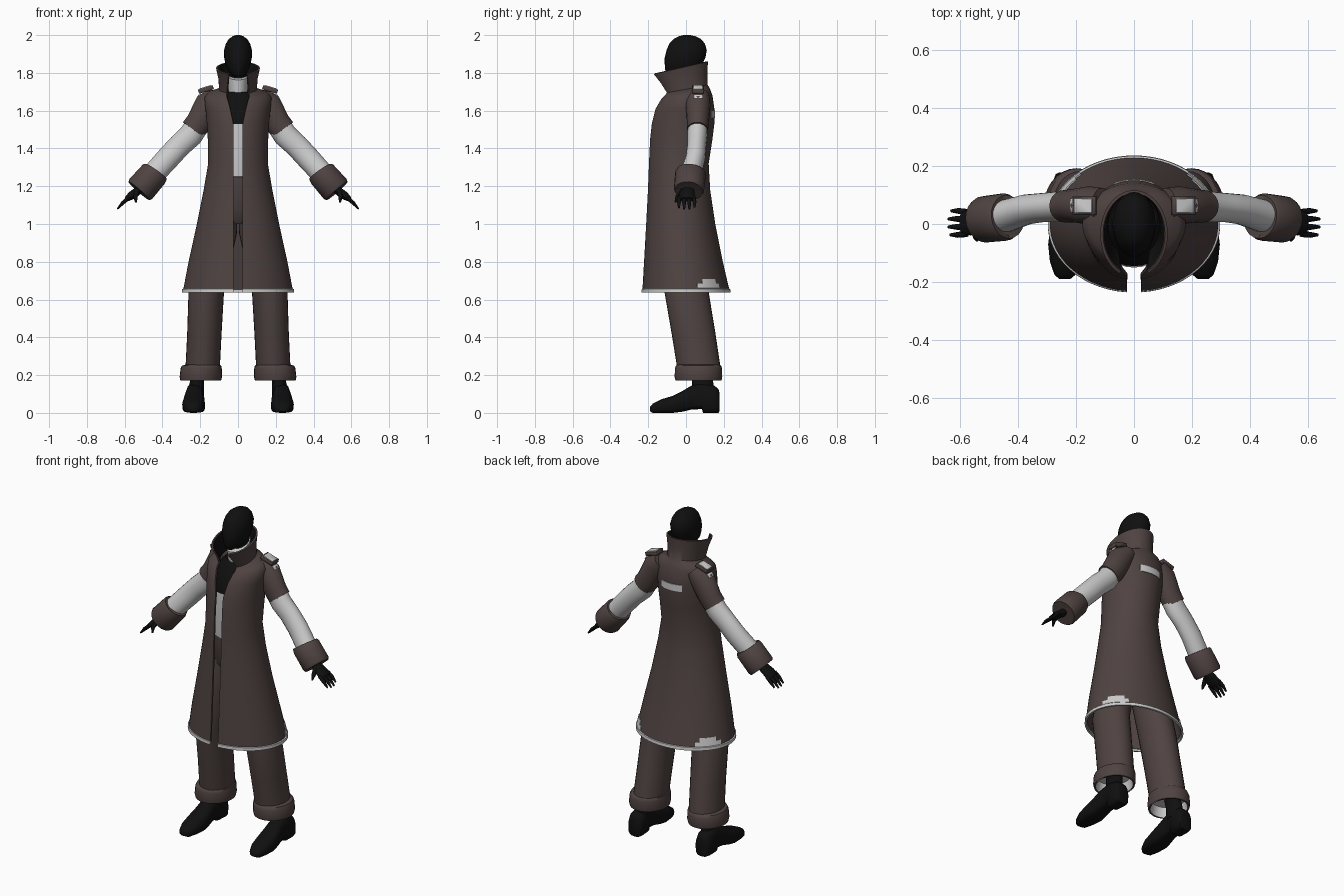
import bpy, bmesh, math
from math import sin, cos, pi, asin
from mathutils import Vector

if "Cube" in bpy.data.objects:
    bpy.data.objects.remove(bpy.data.objects["Cube"], do_unlink=True)


def material(name, rgb):
    m = bpy.data.materials.new(name)
    m.use_nodes = True
    m.diffuse_color = (*rgb, 1)
    node = m.node_tree.nodes["Principled BSDF"]
    node.inputs["Base Color"].default_value = (*rgb, 1)
    node.inputs["Roughness"].default_value = 0.8
    return m


BROWN = material("brown cloth", (0.078, 0.056, 0.053))
LIGHT = material("light grey cloth", (0.6, 0.6, 0.6))
BLACK = material("black", (0.005, 0.005, 0.005))


def loft(name, rings, mats, rule=None, closed=True, caps=True, mirror=False, thick=0):
    """Skin a list of point rings; rule(center) picks the material slot."""
    bm = bmesh.new()
    rows = [[bm.verts.new(p) for p in ring] for ring in rings]
    n = len(rows[0])
    for low, high in zip(rows, rows[1:]):
        for j in range(n if closed else n - 1):
            k = (j + 1) % n
            bm.faces.new((low[j], low[k], high[k], high[j]))
    if closed and caps:
        bm.faces.new(rows[0][::-1])
        bm.faces.new(rows[-1])
    if closed:
        bmesh.ops.recalc_face_normals(bm, faces=bm.faces)
    if rule:
        for f in bm.faces:
            f.material_index = rule(f.calc_center_median())
    return finish(name, bm, mats, mirror, thick)


def finish(name, bm, mats, mirror=False, thick=0):
    mesh = bpy.data.meshes.new(name)
    bm.to_mesh(mesh)
    bm.free()
    for m in mats:
        mesh.materials.append(m)
    ob = bpy.data.objects.new(name, mesh)
    bpy.context.collection.objects.link(ob)
    bpy.ops.object.select_all(action='DESELECT')
    bpy.context.view_layer.objects.active = ob
    ob.select_set(True)
    if thick:
        mod = ob.modifiers.new("thickness", 'SOLIDIFY')
        mod.thickness, mod.offset = thick, -1
        bpy.ops.object.modifier_apply(modifier=mod.name)
    if mirror:
        mod = ob.modifiers.new("mirror", 'MIRROR')
        mod.use_mirror_merge = False
        bpy.ops.object.modifier_apply(modifier=mod.name)
    bpy.ops.object.shade_smooth_by_angle(angle=math.radians(45))
    return ob


def oval(z, cx, cy, rx, ry, n=28):
    """Flat horizontal ellipse."""
    return [(cx + rx * sin(2 * pi * i / n), cy - ry * cos(2 * pi * i / n), z) for i in range(n)]


def depth_oval(z, front, back, rx):
    return oval(z, 0, (front + back) / 2, rx, (back - front) / 2)


def tube(name, path, mats, n=20, **kw):
    """Limb through (x, y, z, radius, y radius) stations."""
    pts = [Vector(p[:3]) for p in path]
    rings = []
    for i, p in enumerate(path):
        d = (pts[min(i + 1, len(pts) - 1)] - pts[max(i - 1, 0)]).normalized()
        u = d.cross(Vector((0, 1, 0))).normalized()
        v = u.cross(d)
        rings.append([pts[i] + u * p[3] * cos(2 * pi * j / n) + v * p[4] * sin(2 * pi * j / n)
                      for j in range(n)])
    return loft(name, rings, mats, **kw)


# Coat sections: front z, back z, half width, front y, back y, half opening
COAT = [
    (.638, .638, .297, -.236, .236, .025), (.656, .656, .296, -.235, .234, .025),
    (.658, .658, .289, -.231, .228, .025), (.8, .8, .262, -.223, .195, .025),
    (1.0, 1.0, .218, -.212, .155, .025), (1.18, 1.18, .182, -.203, .128, .025),
    (1.32, 1.32, .158, -.198, .12, .025), (1.45, 1.45, .16, -.192, .14, .025),
    (1.53, 1.53, .165, -.183, .15, .025), (1.61, 1.61, .172, -.166, .15, .042),
    (1.66, 1.68, .178, -.138, .14, .055), (1.675, 1.72, .155, -.125, .125, .06),
    (1.69, 1.735, .1, -.125, .115, .06), (1.74, 1.8, .104, -.152, .113, .055),
    (1.79, 1.86, .116, -.185, .116, .05)]


def coat_point(sec, a, out=0):
    zf, zb, rx, yf, yb, _ = sec
    t = (1 - cos(a)) / 2
    return ((rx + out) * sin(a), (yf + yb) / 2 - ((yb - yf) / 2 + out) * cos(a), zf + (zb - zf) * t)


def coat_ring(sec, out=0, n=56):
    g = asin(sec[5] / sec[2])
    return [coat_point(sec, g + (2 * pi - 2 * g) * i / n, out) for i in range(n + 1)]


def section_at(z):
    for a, b in zip(COAT, COAT[1:]):
        if a[0] <= z <= b[0]:
            t = (z - a[0]) / (b[0] - a[0])
            return [p + (q - p) * t for p, q in zip(a, b)]


def patch(name, a0, a1, z0, z1, mirror=False):
    """Thin cloth plate following the coat surface."""
    rings = []
    for i in range(4):
        sec = section_at(z0 + (z1 - z0) * i / 3)
        rings.append([coat_point(sec, a0 + (a1 - a0) * j / 12, .004) for j in range(13)])
    loft(name, rings, [LIGHT], closed=False, mirror=mirror, thick=.006)


loft("long_coat", [coat_ring(s) for s in COAT], [BROWN, LIGHT],
     rule=lambda c: 1 if c.z < .6575 else 0, closed=False, thick=.01)
loft("collar_lining", [coat_ring(s, -.012) for s in COAT[8:]], [BLACK], closed=False)
patch("back_patch", pi - .42, pi + .42, 1.56, 1.6)
patch("hem_patch_lower", 1.85, 2.45, .66, .685, True)
patch("hem_patch_upper", 1.98, 2.36, .685, .708, True)

# Inner torso: trousers, shirt, dark undershirt
loft("torso", [depth_oval(*s) for s in [
    (1.0, -.07, .07, .1), (1.08, -.125, .095, .14), (1.25, -.13, .085, .13),
    (1.251, -.135, .085, .13), (1.4, -.15, .1, .13), (1.53, -.145, .11, .135),
    (1.531, -.145, .11, .135), (1.64, -.11, .11, .13), (1.7, -.06, .09, .08)]],
    [BROWN, LIGHT, BLACK], rule=lambda c: 0 if c.z < 1.25 else 1 if c.z < 1.53 else 2)
loft("shirt_collar", [
    [(x, y, z + .3 * y) for x, y, z in depth_oval(*s)] for s in [
        (1.69, -.06, .08, .05), (1.75, -.07, .085, .056), (1.785, -.075, .085, .058)]], [LIGHT])

# Head and neck
loft("neck", [depth_oval(1.66, -.04, .07, .045), depth_oval(1.86, -.045, .08, .05)], [BLACK])
loft("head", [depth_oval(*s) for s in [
    (1.78, -.09, .02, .02), (1.79, -.102, .05, .036), (1.815, -.11, .07, .055),
    (1.85, -.113, .088, .067), (1.88, -.113, .103, .073), (1.92, -.103, .11, .074),
    (1.955, -.088, .1, .064), (1.98, -.065, .078, .048), (1.994, -.038, .05, .028),
    (2.0, -.012, .022, .01)]], [BLACK])

# Arms
tube("sleeve", [(.11, .064, 1.68, .05, .06), (.155, .064, 1.636, .073, .066),
                (.206, .063, 1.54, .068, .058), (.238, .061, 1.498, .067, .056)],
     [BROWN], mirror=True)
tube("forearm", [(.2, .062, 1.545, .062, .052), (.25, .06, 1.47, .064, .053),
                 (.31, .057, 1.415, .062, .05), (.37, .05, 1.35, .062, .052),
                 (.45, .025, 1.262, .06, .056)], [LIGHT], mirror=True)
tube("sleeve_cuff", [(.44, .025, 1.272, .055, .06), (.434, .025, 1.278, .07, .075),
                     (.445, .024, 1.265, .077, .082), (.515, .016, 1.185, .08, .08),
                     (.524, .015, 1.175, .074, .074), (.522, .015, 1.177, .06, .06),
                     (.49, .02, 1.215, .045, .045)], [BROWN], mirror=True)

# Hands
tube("palm", [(.48, .018, 1.22, .022, .03), (.53, .01, 1.175, .022, .034),
              (.565, .004, 1.15, .022, .044), (.592, .004, 1.13, .013, .042)],
     [BLACK], n=14, mirror=True)
for i, reach in enumerate((.85, 1, 1, .9)):
    y = .041 - .025 * i
    tube(f"finger_{i + 1}", [(.575, y, 1.142, .011, .011),
                             (.575 + .035 * reach, y * 1.1, 1.142 - .03 * reach, .01, .01),
                             (.575 + .064 * reach, y * 1.1, 1.142 - .063 * reach, .004, .005)],
         [BLACK], n=8, mirror=True)
tube("thumb", [(.535, -.015, 1.175, .014, .014), (.543, -.045, 1.145, .012, .012),
               (.54, -.056, 1.115, .005, .005)], [BLACK], n=8, mirror=True)

# Trouser legs with rolled cuffs
loft("trouser_leg", [oval(*s) for s in [
    (1.1, .07, -.01, .07, .1), (.95, .1, -.01, .094, .11), (.64, .168, .003, .094, .117),
    (.42, .178, .04, .091, .116), (.24, .187, .068, .091, .115)]], [BROWN], mirror=True)
loft("trouser_cuff", [oval(*s) for s in [
    (.256, .189, .066, .088, .112), (.25, .193, .066, .104, .12), (.235, .195, .066, .109, .125),
    (.19, .197, .066, .112, .126), (.172, .197, .066, .108, .122),
    (.172, .197, .066, .098, .112), (.232, .197, .066, .088, .102)]],
    [BROWN, LIGHT], rule=lambda c: 1 if math.hypot((c.x - .197) / .104, (c.y - .066) / .117) < .985
    and c.z < .234 else 0, mirror=True)

# Shoes: sections from toe to heel (y, half width, bottom, top)
rings = []
for y, w, lo, hi in [(-.19, .018, .008, .032), (-.175, .036, 0, .05), (-.13, .053, 0, .072),
                     (-.07, .061, 0, .09), (-.02, .056, .006, .115), (.03, .05, .018, .145),
                     (.085, .046, .02, .16), (.09, .048, 0, .16), (.15, .05, 0, .145),
                     (.172, .042, 0, .125), (.178, .03, .01, .105)]:
    mid = .238 - .03 * (y + .19)
    ring = []
    for i in range(16):
        t = 2 * pi * i / 16
        s = sin(t)
        flat = (lo + hi) / 2 + (hi - lo) / 2 * s if s > 0 else lo + (hi - lo) / 2 * (1 - abs(s) ** .4)
        ring.append((mid + w * math.copysign(abs(cos(t)) ** .7, cos(t)), y, flat))
    rings.append(ring)
loft("shoe", rings, [BLACK], mirror=True)
loft("ankle", [oval(.1, .222, .092, .042, .062), oval(.17, .217, .088, .037, .055),
               oval(.28, .205, .075, .038, .052)], [BLACK], mirror=True)


# Shoulder straps and upper arm patches
def plate(name, center, size, tilt, mat):
    bm = bmesh.new()
    bmesh.ops.create_cube(bm, size=1)
    bmesh.ops.scale(bm, vec=size, verts=bm.verts)
    bmesh.ops.bevel(bm, geom=bm.edges[:], offset=.002, segments=1, affect='EDGES')
    for v in bm.verts:
        x, z = v.co.x, v.co.z
        v.co = Vector((x * cos(tilt) + z * sin(tilt), v.co.y, z * cos(tilt) - x * sin(tilt))) + Vector(center)
    finish(name, bm, [mat], mirror=True)


plate("shoulder_strap", (.17, .063, 1.712), (.082, .064, .022), .3, BROWN)
plate("strap_patch", (.174, .063, 1.7225), (.064, .05, .008), .3, LIGHT)
plate("upper_arm_patch", (.21, .064, 1.674), (.026, .046, .009), 1.0, LIGHT)
